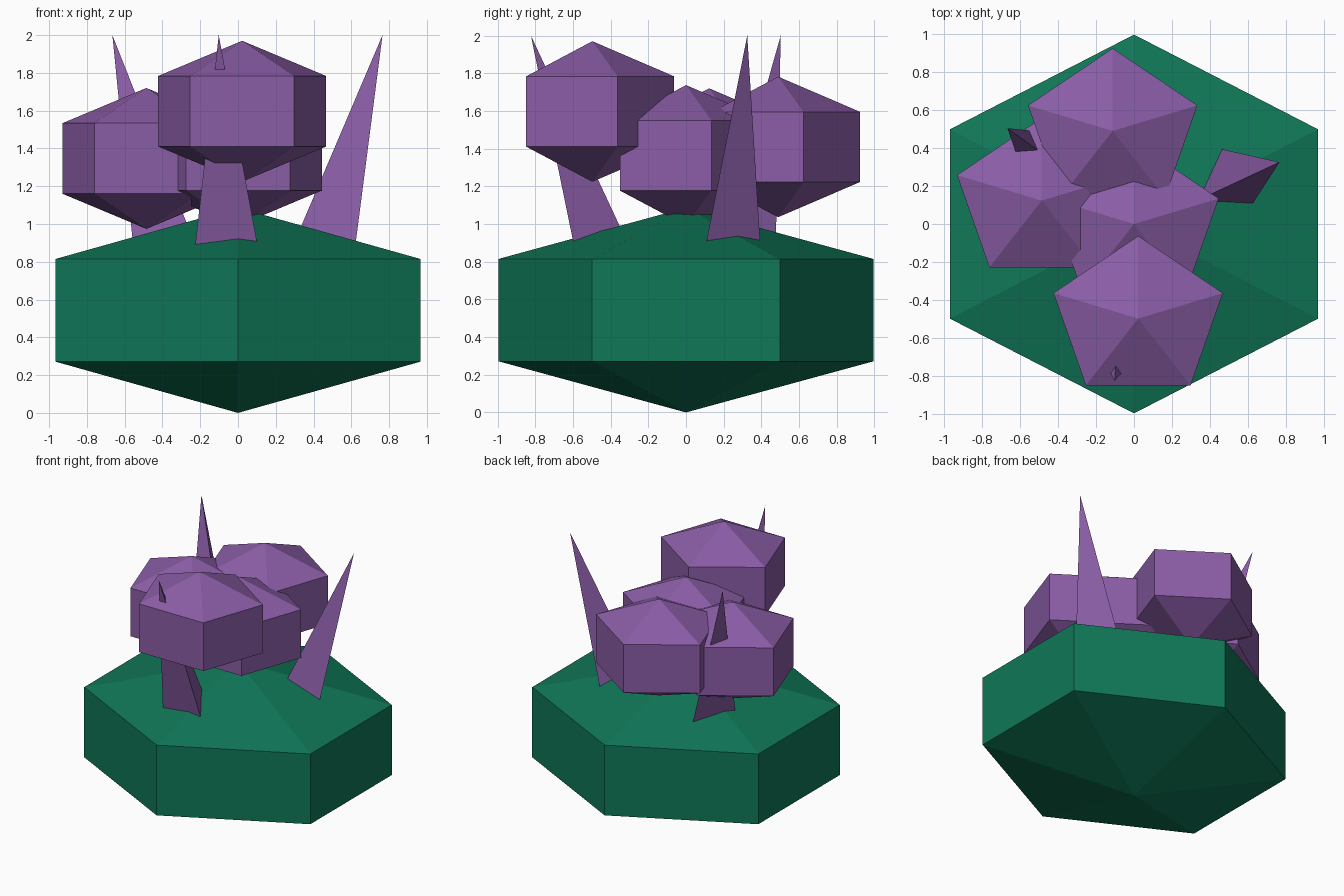
import bpy, bmesh
from math import sin, cos, pi
from mathutils import Vector

if "Cube" in bpy.data.objects:
    bpy.data.objects.remove(bpy.data.objects["Cube"])


def material(name, rgb):
    m = bpy.data.materials.new(name)
    m.diffuse_color = (*rgb, 1)
    m.use_nodes = True
    m.node_tree.nodes["Principled BSDF"].inputs["Base Color"].default_value = m.diffuse_color
    return m


GREEN = material("dark green", (0.0048, 0.185, 0.095))
PURPLE = material("purple", (0.254, 0.109, 0.381))


def finish(name, bm, mat):
    bmesh.ops.recalc_face_normals(bm, faces=bm.faces)
    me = bpy.data.meshes.new(name)
    bm.to_mesh(me)
    bm.free()
    me.materials.append(mat)
    bpy.context.collection.objects.link(bpy.data.objects.new(name, me))


def ring(bm, sides, rx, ry, centre):
    # polygon with its first corner pointing to +y
    cx, cy, cz = centre
    return [bm.verts.new((cx + rx * sin(2 * pi * i / sides),
                          cy + ry * cos(2 * pi * i / sides), cz))
            for i in range(sides)]


def faceted_ball(name, sides, rx, ry, centre, half, mat):
    # prism with pointed caps: two rings at half height, plus two poles
    bm = bmesh.new()
    x, y, z = centre
    low = ring(bm, sides, rx, ry, (x, y, z - half / 2))
    high = ring(bm, sides, rx, ry, (x, y, z + half / 2))
    bottom = bm.verts.new((x, y, z - half))
    top = bm.verts.new((x, y, z + half))
    for i in range(sides):
        j = (i + 1) % sides
        bm.faces.new((low[i], low[j], high[j], high[i]))
        bm.faces.new((high[i], high[j], top))
        bm.faces.new((low[j], low[i], bottom))
    finish(name, bm, mat)


def spike(name, base, tip):
    # three-sided leaning cone
    bm = bmesh.new()
    foot = ring(bm, 3, 0.197, 0.2, base)
    apex = bm.verts.new(tip)
    bm.faces.new(foot)
    for i in range(3):
        bm.faces.new((foot[i], foot[(i + 1) % 3], apex))
    finish(name, bm, PURPLE)


# Hexagonal green body
faceted_ball("body", 6, 1.117, 0.995, (0, 0, 0.543), 0.543, GREEN)

# Pentagonal purple bulbs
bulbs = {"front": (0.022, -0.497, 1.597), "back": (-0.112, 0.489, 1.409),
         "left": (-0.485, 0.123, 1.347), "centre": (0, 0, 1.364)}
for side, pos in bulbs.items():
    faceted_ball(side + "_bulb", 5, 0.468, 0.434, pos, 0.373, PURPLE)

# Spikes leaning outwards from the body
spike("right_spike", (0.446, 0.197, 0.85), (0.765, 0.325, 2.0))
spike("left_spike", (-0.381, 0.275, 0.85), (-0.665, 0.503, 2.0))
spike("front_spike", (-0.06, -0.487, 0.85), (-0.102, -0.823, 2.0))
